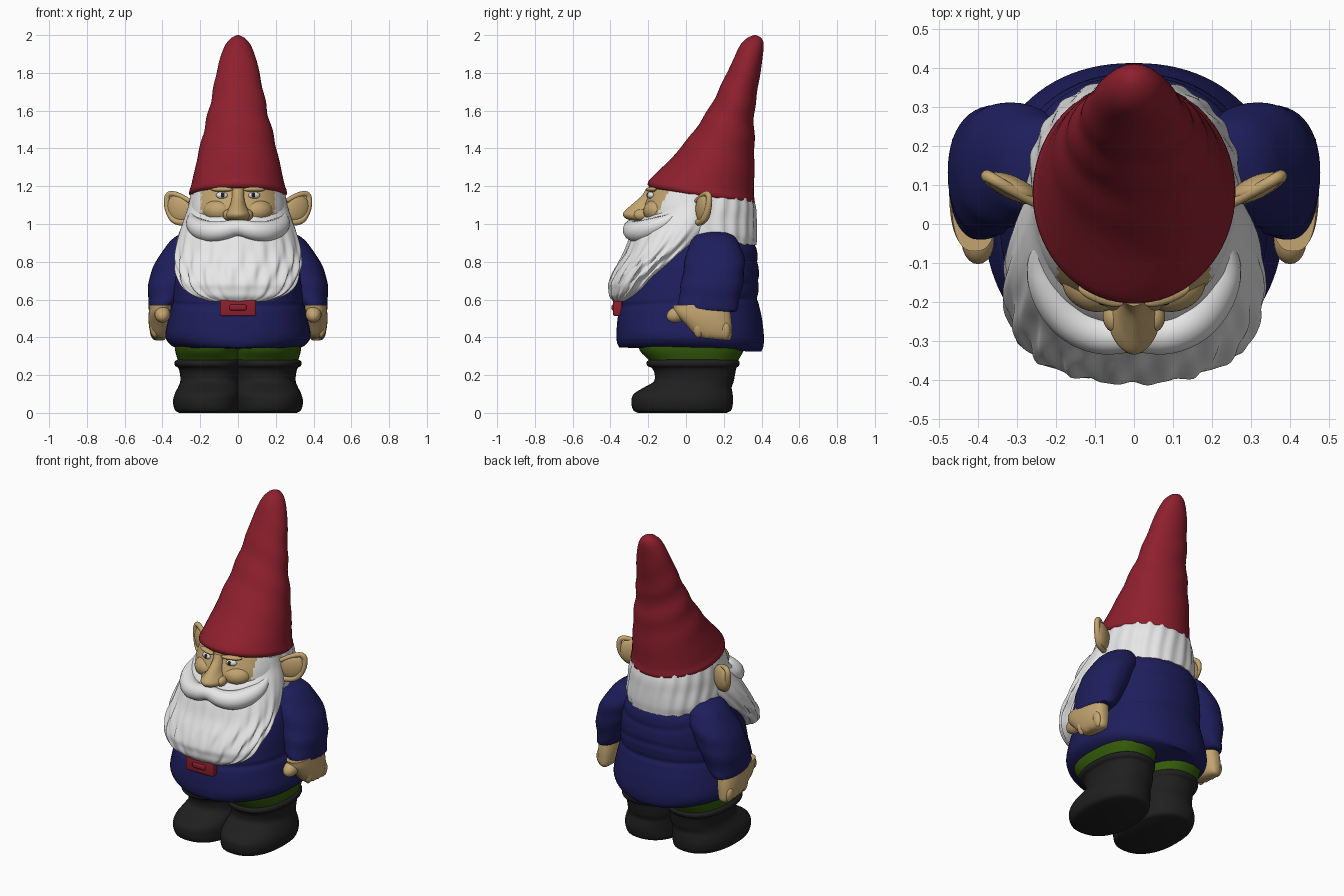
import bpy, bmesh, math
from mathutils import Vector, Matrix

if "Cube" in bpy.data.objects:
    bpy.data.objects.remove(bpy.data.objects["Cube"])

def material(name, rgb):
    m = bpy.data.materials.new(name)
    m.diffuse_color = (*rgb, 1)
    m.use_nodes = True
    m.node_tree.nodes["Principled BSDF"].inputs["Base Color"].default_value = m.diffuse_color
    return m

RED = material("red", (0.27, 0.014, 0.027))
BLUE = material("navy blue", (0.013, 0.013, 0.11))
SKIN = material("skin", (0.54, 0.37, 0.16))
WHITE = material("white", (0.80, 0.80, 0.80))
GREEN = material("green", (0.034, 0.105, 0.003))
BLACK = material("black", (0.014, 0.014, 0.014))

def finish(ob, mats):
    for m in mats:
        ob.data.materials.append(m)
    bpy.ops.object.select_all(action='DESELECT')
    ob.select_set(True)
    bpy.context.view_layer.objects.active = ob
    bpy.ops.object.shade_smooth_by_angle(angle=math.radians(55))
    return ob

def from_bmesh(name, bm, *mats):
    bmesh.ops.recalc_face_normals(bm, faces=bm.faces[:])
    me = bpy.data.meshes.new(name)
    bm.to_mesh(me)
    bm.free()
    ob = bpy.data.objects.new(name, me)
    bpy.context.collection.objects.link(ob)
    return finish(ob, mats)

def smooth_rings(rings, step):
    """Hermite interpolation of (z, cx, cy, rx, ry, tilt) rings over z."""
    def slope(i):
        a, b = rings[max(i - 1, 0)], rings[min(i + 1, len(rings) - 1)]
        return [(q - p) / (b[0] - a[0]) for p, q in zip(a, b)]
    out = []
    for i in range(len(rings) - 1):
        p, q, m, k = rings[i], rings[i + 1], slope(i), slope(i + 1)
        h = q[0] - p[0]
        cnt = max(2, round(h / step))
        for j in range(cnt):
            t = j / cnt
            a, b = 2*t**3 - 3*t*t + 1, 3*t*t - 2*t**3
            c, d = (t**3 - 2*t*t + t) * h, (t**3 - t*t) * h
            out.append([a*p[n] + b*q[n] + c*m[n] + d*k[n] for n in range(6)])
    return out + [list(rings[-1])]

def loft(name, rings, *mats, n=72, step=0.015, power=2.0, wobble=None, side=1, rule=None):
    """Stack of super-ellipse rings; wobble(angle, z) scales the radius."""
    bm = bmesh.new()
    rows = []
    for z, cx, cy, rx, ry, tilt in smooth_rings(rings, step):
        row = []
        for i in range(n):
            a = 2 * math.pi * i / n
            c, s = math.cos(a), math.sin(a)
            w = wobble(a, z) if wobble else 1
            x = math.copysign(abs(c) ** (2 / power), c) * rx * w
            y = math.copysign(abs(s) ** (2 / power), s) * ry * w
            row.append(bm.verts.new((side * (cx + x), cy + y, z + tilt * y)))
        rows.append(row)
    for lo, hi in zip(rows, rows[1:]):
        for i in range(n):
            j = (i + 1) % n
            bm.faces.new((lo[i], lo[j], hi[j], hi[i]))
    bm.faces.new(rows[0])
    bm.faces.new(rows[-1])
    if rule:
        for f in bm.faces:
            f.material_index = rule(f.calc_center_median())
    return from_bmesh(name, bm, *mats)

def ball(name, loc, size, mat, rot=(0, 0, 0), seg=28):
    bm = bmesh.new()
    bmesh.ops.create_uvsphere(bm, u_segments=seg, v_segments=seg // 2, radius=1)
    r = Matrix.Identity(4)
    for ang, axis in zip(rot, "XYZ"):
        r = Matrix.Rotation(math.radians(ang), 4, axis) @ r
    bm.transform(Matrix.Translation(loc) @ r @ Matrix.Diagonal((*size, 1)))
    return from_bmesh(name, bm, mat)

def tube(name, pts, mat):
    """Round tube through (x, y, z, radius) points."""
    cu = bpy.data.curves.new(name, 'CURVE')
    cu.dimensions, cu.bevel_depth, cu.bevel_resolution, cu.use_fill_caps = '3D', 1, 5, True
    sp = cu.splines.new('NURBS')
    sp.points.add(len(pts) - 1)
    for p, (x, y, z, r) in zip(sp.points, pts):
        p.co, p.radius = (x, y, z, 1), r
    sp.use_endpoint_u, sp.order_u, sp.resolution_u = True, 3, 8
    ob = bpy.data.objects.new(name, cu)
    bpy.context.collection.objects.link(ob)
    bpy.ops.object.select_all(action='DESELECT')
    ob.select_set(True)
    bpy.context.view_layer.objects.active = ob
    bpy.ops.object.convert(target='MESH')
    return finish(bpy.context.object, [mat])

def bump(v, centre, width):
    return math.exp(-((v - centre) / width) ** 2)

# Pointed hat leaning backwards, with soft dents
loft("hat", [(1.140, 0, .080, .235, .256, -.16), (1.162, 0, .080, .260, .284, -.16),
             (1.195, 0, .085, .250, .274, -.16), (1.31, 0, .140, .224, .222, -.15),
             (1.45, 0, .193, .192, .169, -.12), (1.60, 0, .242, .155, .120, -.10),
             (1.75, 0, .290, .124, .095, -.06), (1.87, 0, .327, .097, .077, 0),
             (1.95, 0, .350, .066, .061, 0), (1.985, 0, .362, .036, .038, 0),
             (2.0, 0, .365, .006, .006, 0)], RED,
     wobble=lambda a, z: 1 + (.026 * math.sin(38 * z + 2 * math.sin(a) + 1.5 * math.cos(a))
                              * bump(z, 1.6, .2)))

# Head: white hair with a skin-coloured face cut in at the front
loft("head", [(.89, 0, .10, .262, .272, 0), (.94, 0, .10, .272, .276, 0),
              (1.03, 0, .072, .268, .300, 0), (1.09, 0, .072, .262, .295, 0),
              (1.15, 0, .076, .248, .275, 0), (1.21, 0, .082, .225, .255, 0)],
     WHITE, SKIN, n=144, step=.008, power=2.15,
     wobble=lambda a, z: 1 + .012 * math.sin(22 * a + 2 * math.sin(9 * z)) * (math.sin(a) > -.1),
     rule=lambda c: int(c.y < 0 and abs(c.x) < .195 - max(0, 1.06 - c.z) * .7 and c.z > .99))

# Beard with wavy locks, running up to the temples
loft("beard", [(.590, 0, -.345, .15, .04, 0), (.62, 0, -.315, .235, .088, .05),
               (.66, 0, -.282, .285, .125, .08), (.70, 0, -.257, .307, .152, .1),
               (.78, 0, -.19, .328, .186, .1), (.86, 0, -.12, .330, .212, .1),
               (.94, 0, -.06, .315, .236, .05), (1.02, 0, -.005, .288, .240, 0),
               (1.09, 0, .03, .264, .205, 0), (1.16, 0, .04, .250, .18, 0)],
     WHITE, n=160, step=.01,
     wobble=lambda a, z: 1 + bump(z, .72, .2) * (.028 * math.sin(18 * a + 2.2 * math.sin(12 * z))
                                                 + .014 * math.sin(31 * a + 14 * z)))

# Moustache
half = [(.085, -.288, .962, .052), (.165, -.245, .958, .058), (.225, -.165, .985, .050),
        (.245, -.09, 1.02, .032), (.24, -.05, 1.06, .012)]
tube("moustache", [(-x, y, z, r) for x, y, z, r in half[::-1]] + [(0, -.285, .985, .042)] + half, WHITE)

# Nose: wide at the nostrils, narrow at the bridge
loft("nose", [(1.012, 0, -.228, .030, .045, 0), (1.028, 0, -.235, .060, .082, 0),
              (1.05, 0, -.238, .068, .097, 0), (1.07, 0, -.232, .058, .092, 0),
              (1.10, 0, -.215, .042, .075, 0), (1.15, 0, -.192, .032, .042, 0),
              (1.19, 0, -.18, .034, .03, 0)], SKIN, n=36, step=.008, power=1.8)

# Coat with a waist crease and back folds
loft("coat", [(.335, 0, .022, .305, .375, -.03), (.355, 0, .022, .350, .386, -.03),
              (.385, 0, .022, .378, .390, -.03),
              (.42, 0, .022, .384, .390, -.02), (.50, 0, .02, .368, .382, 0),
              (.60, 0, .02, .346, .362, 0), (.70, 0, .035, .335, .352, 0),
              (.80, 0, .06, .318, .322, 0), (.88, 0, .085, .285, .284, 0),
              (.95, 0, .10, .22, .22, 0), (.99, 0, .10, .14, .14, 0)], BLUE,
     n=96, step=.01, power=2.2,
     wobble=lambda a, z: 1 - .022 * bump(z, .585 + .02 * math.sin(a), .014)
     - .016 * max(0, math.sin(a)) * (bump(z, .70 - .04 * math.cos(a) ** 2, .018)
                                     + bump(z, .80 + .05 * math.cos(a) ** 2, .018)))

# Belt buckle
for nm, w, h, y in (("belt_buckle", .095, .046, -.362), ("buckle_tongue", .045, .016, -.371)):
    bm = bmesh.new()
    bmesh.ops.create_cube(bm, size=2)
    bm.transform(Matrix.Translation((0, y, .558)) @ Matrix.Diagonal((w, .024, h, 1)))
    bmesh.ops.bevel(bm, geom=bm.edges[:], offset=.01, segments=3, affect='EDGES', profile=.5)
    from_bmesh(nm, bm, RED)

for s, tag in ((1, "right"), (-1, "left")):
    # Sleeves
    loft(tag + "_sleeve", [(.535, .405, .115, .055, .125, 0), (.55, .402, .115, .072, .150, -.08),
                           (.62, .375, .125, .100, .160, -.08), (.70, .355, .14, .118, .163, 0),
                           (.80, .315, .152, .120, .158, 0), (.88, .27, .152, .112, .138, 0),
                           (.94, .235, .147, .085, .10, 0), (.965, .215, .145, .03, .04, 0)],
         BLUE, n=48, step=.012, side=s, power=2.2,
         wobble=lambda a, z: 1 + .015 * math.sin(48 * z + 2 * math.cos(a)))
    # Hands with curled fingers and a thumb
    loft(tag + "_hand", [(.39, .415, .148, .025, .078, -.1), (.405, .415, .143, .042, .097, -.1),
                         (.45, .415, .123, .055, .120, -.1), (.51, .412, .093, .062, .148, -.1),
                         (.57, .408, .08, .060, .15, 0)], SKIN, n=40, power=2.6, side=s)
    for k in range(4):
        ball(f"{tag}_finger_{k + 1}", (s * .445, .066 + .047 * k, .445 - .004 * k),
             (.022, .028, .048), SKIN, (0, 8 * s, 0), 16)
    ball(tag + "_thumb", (s * .40, -.045, .522), (.042, .06, .042), SKIN, (20, 0, 0), 20)
    # Trousers
    loft(tag + "_trouser_leg", [(.22, .152, .045, .152, .21, 0), (.28, .157, .04, .162, .238, 0),
                                (.33, .162, .03, .171, .275, 0), (.42, .165, .03, .172, .29, 0)],
         GREEN, n=48, power=2.3, side=s)
    # Boots with a rolled cuff
    loft(tag + "_boot", [(0, .155, -.02, .155, .235, 0), (.012, .160, -.02, .172, .258, 0),
                         (.06, .164, -.020, .180, .269, 0), (.10, .160, -.015, .175, .262, 0),
                         (.135, .153, .01, .165, .232, 0), (.165, .148, .04, .158, .212, 0),
                         (.21, .149, .047, .159, .214, 0), (.24, .153, .042, .165, .226, 0),
                         (.248, .158, .038, .174, .242, 0), (.272, .159, .038, .176, .245, 0),
                         (.285, .156, .04, .158, .228, 0)],
         BLACK, n=56, step=.008, power=2.3, side=s)
    # Ears: bowl plus curled rim
    ball(tag + "_ear", (s * .31, .092, 1.082), (.074, .03, .078), SKIN, (0, 18 * s, 25 * s))
    tube(tag + "_ear_rim", [(s * x, y, z, r) for x, y, z, r in
         ((.255, .055, 1.12, .012), (.31, .085, 1.155, .014), (.378, .125, 1.165, .015),
          (.375, .12, 1.075, .018), (.33, .085, 1.0, .018), (.265, .06, 1.01, .016))], SKIN)
    # Face details
    ball(tag + "_nostril", (s * .05, -.236, 1.048), (.030, .042, .030), SKIN)
    ball(tag + "_cheek", (s * .105, -.155, 1.07), (.082, .068, .060), SKIN, (0, 0, 25 * s))
    ball(tag + "_brow", (s * .085, -.184, 1.183), (.062, .020, .013), SKIN, (0, 0, 20 * s))
    ball(tag + "_eye", (s * .086, -.188, 1.152), (.032, .016, .018), WHITE, (0, 0, 20 * s))
    ball(tag + "_pupil", (s * .082, -.201, 1.153), (.012, .007, .014), BLACK, (0, 0, 20 * s), 16)
